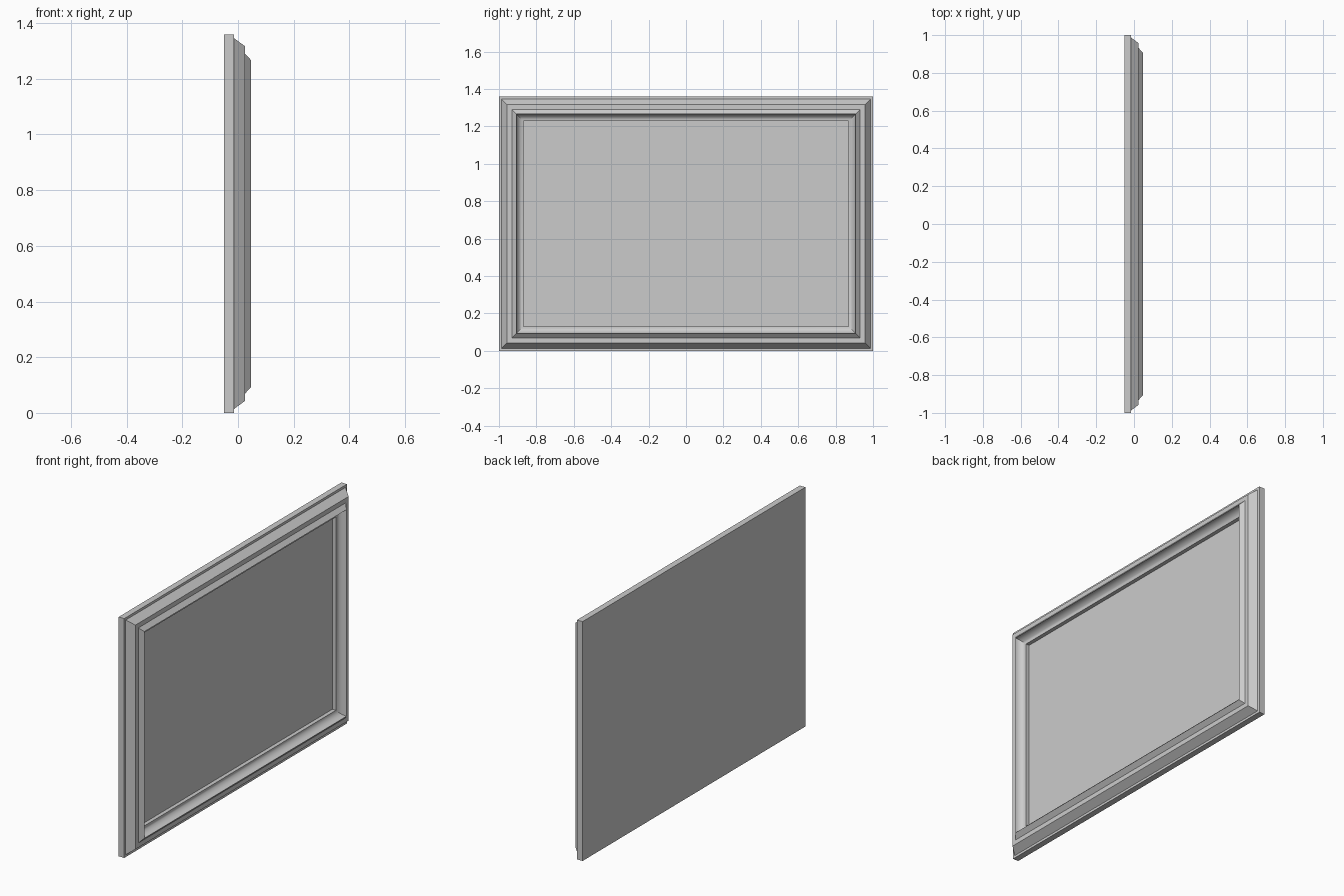
import bpy, bmesh, math

if "Cube" in bpy.data.objects:
    bpy.data.objects.remove(bpy.data.objects["Cube"])

HALF_W, HEIGHT = 1.0, 1.36
BACK, FACE = -0.05, -0.015      # backing board depth range


def make_object(name, bm):
    bmesh.ops.recalc_face_normals(bm, faces=bm.faces)
    mesh = bpy.data.meshes.new(name)
    bm.to_mesh(mesh)
    bm.free()
    obj = bpy.data.objects.new(name, mesh)
    bpy.context.collection.objects.link(obj)
    return obj


def ring(bm, inset, x):
    """Rectangle of four vertices, inset from the outer edge, at depth x."""
    w, lo, hi = HALF_W - inset, inset, HEIGHT - inset
    return [bm.verts.new((x, y, z)) for y, z in ((-w, lo), (w, lo), (w, hi), (-w, hi))]


# Backing board
bm = bmesh.new()
back, front = ring(bm, 0, BACK), ring(bm, 0, FACE)
bm.faces.new(back)
bm.faces.new(front)
for i in range(4):
    j = (i + 1) % 4
    bm.faces.new((back[i], back[j], front[j], front[i]))
make_object("backing_board", bm)

# Mitred moulding: stepped outer bevels, curved cove inside, short inner wall
profile = [(0.0135, FACE), (0.043, 0.025), (0.069, 0.025)]
STEPS = 6
for k in range(STEPS + 1):
    a = math.pi / 2 * k / STEPS
    profile.append((0.131 - 0.038 * math.cos(a), 0.047 - 0.04 * math.sin(a)))
profile.append((0.131, FACE))

bm = bmesh.new()
rings = [ring(bm, *p) for p in profile]
for k, a in enumerate(rings):
    b = rings[(k + 1) % len(rings)]
    for i in range(4):
        j = (i + 1) % 4
        bm.faces.new((a[i], a[j], b[j], b[i]))
moulding = make_object("moulding", bm)

bpy.context.view_layer.objects.active = moulding
moulding.select_set(True)
bpy.ops.object.shade_smooth_by_angle(angle=math.radians(30))
